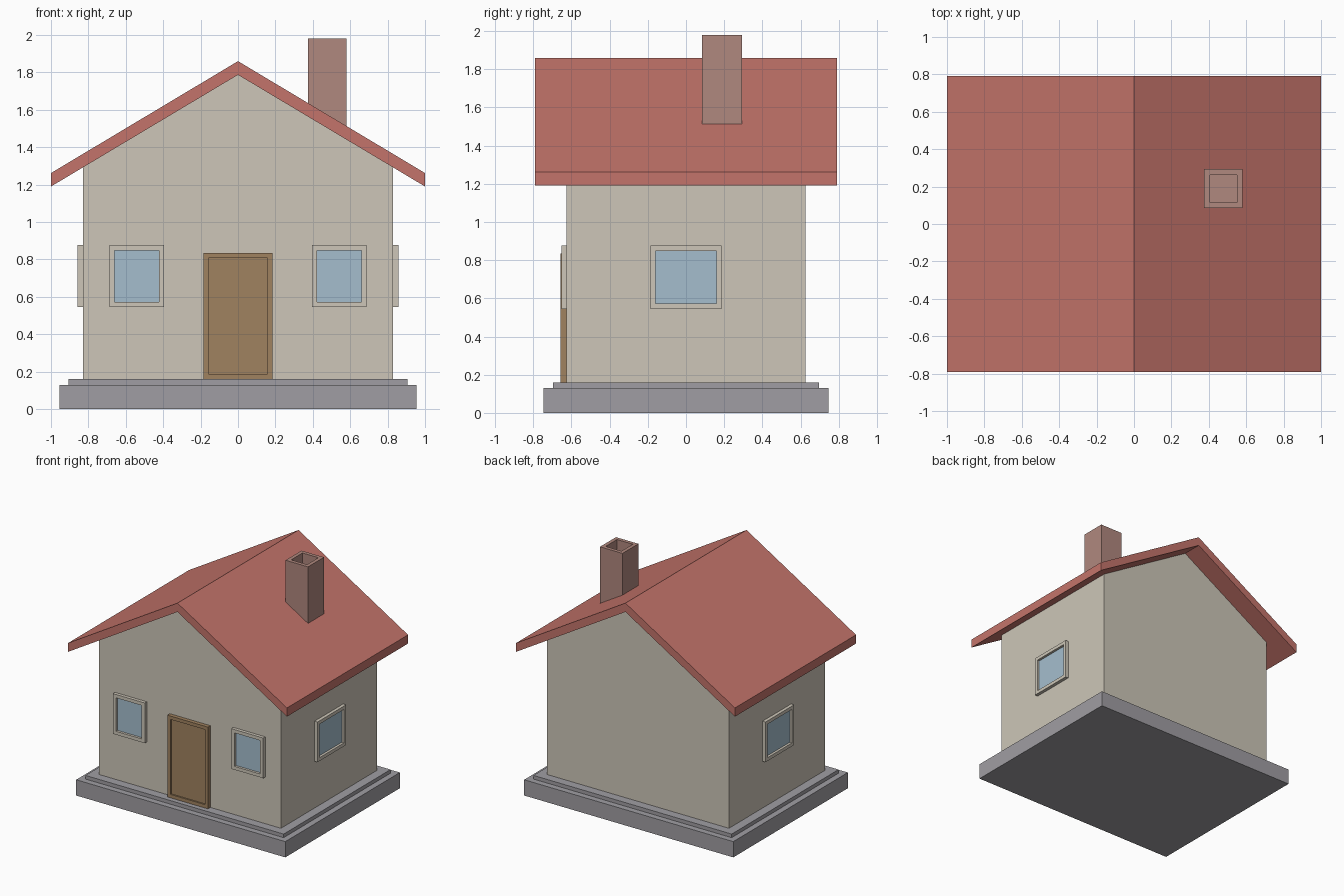
import bpy, bmesh
from mathutils import Vector

if "Cube" in bpy.data.objects:
    bpy.data.objects.remove(bpy.data.objects["Cube"])


def material(name, rgb):
    # sRGB 0-255 to linear
    lin = [((c / 255 + 0.055) / 1.055) ** 2.4 for c in rgb]
    m = bpy.data.materials.new(name)
    m.diffuse_color = (*lin, 1)
    m.use_nodes = True
    m.node_tree.nodes["Principled BSDF"].inputs["Base Color"].default_value = m.diffuse_color
    return m


PLASTER = material("plaster", (205, 198, 184))
ROOF = material("roof_tile", (196, 116, 107))
BRICK = material("chimney_brick", (176, 136, 126))
WOOD = material("door_wood", (160, 130, 96))
GLASS = material("window_glass", (165, 190, 206))
STONE = material("foundation_stone", (160, 158, 163))


def finish(name, bm, *mats):
    bmesh.ops.recalc_face_normals(bm, faces=bm.faces[:])
    me = bpy.data.meshes.new(name)
    bm.to_mesh(me)
    bm.free()
    for m in mats:
        me.materials.append(m)
    ob = bpy.data.objects.new(name, me)
    bpy.context.collection.objects.link(ob)
    return ob


def box_bm(lo, hi):
    bm = bmesh.new()
    bmesh.ops.create_cube(bm, size=1)
    for v in bm.verts:
        v.co = [(a + b) / 2 + c * (b - a) for a, b, c in zip(lo, hi, v.co)]
    return bm


def box(name, lo, hi, mat):
    return finish(name, box_bm(lo, hi), mat)


def recessed(name, lo, hi, direction, rim, depth, mats):
    """Box whose face along direction is inset and sunk by depth."""
    bm = box_bm(lo, hi)
    d = Vector(direction)
    bm.normal_update()
    face = max(bm.faces, key=lambda f: f.normal.dot(d))
    bmesh.ops.inset_region(bm, faces=[face], thickness=rim, use_even_offset=True)
    sunk = bmesh.ops.extrude_discrete_faces(bm, faces=[face])["faces"][0]
    bmesh.ops.translate(bm, verts=sunk.verts[:], vec=d * -depth)
    sunk.material_index = len(mats) - 1
    return finish(name, bm, *mats)


def prism(name, profile, half_depth, mat):
    """Extrude an x-z profile along y."""
    bm = bmesh.new()
    face = bm.faces.new([bm.verts.new((x, -half_depth, z)) for x, z in profile])
    ext = bmesh.ops.extrude_face_region(bm, geom=[face])["geom"]
    bmesh.ops.translate(bm, vec=(0, 2 * half_depth, 0),
                        verts=[g for g in ext if isinstance(g, bmesh.types.BMVert)])
    return finish(name, bm, mat)


# Stepped foundation
box("foundation", (-0.955, -0.747, 0), (0.955, 0.747, 0.13), STONE)
box("foundation_step", (-0.905, -0.697, 0.13), (0.905, 0.697, 0.16), STONE)

# Gabled walls and overhanging roof
prism("walls", [(-0.83, 0.16), (0.83, 0.16), (0.83, 1.293), (0, 1.787), (-0.83, 1.293)],
      0.625, PLASTER)
prism("roof", [(-1, 1.19), (0, 1.787), (1, 1.19), (1, 1.262), (0, 1.86), (-1, 1.262)],
      0.79, ROOF)

# Hollow-topped chimney
recessed("chimney", (0.375, 0.085, 1.47), (0.58, 0.293, 1.98), (0, 0, 1), 0.03, 0.1, [BRICK])

# Door with sunk panel
recessed("door", (-0.185, -0.657, 0.16), (0.185, -0.62, 0.835), (0, -1, 0), 0.028, 0.012, [WOOD])

# Windows on the front and both sides
for side, s in (("left", -1), ("right", 1)):
    x0, x1 = sorted((s * 0.395, s * 0.687))
    recessed(f"front_window_{side}", (x0, -0.652, 0.545), (x1, -0.62, 0.877),
             (0, -1, 0), 0.028, 0.02, [PLASTER, GLASS])
    x0, x1 = sorted((s * 0.825, s * 0.857))
    recessed(f"side_window_{side}", (x0, -0.187, 0.545), (x1, 0.187, 0.877),
             (s, 0, 0), 0.028, 0.02, [PLASTER, GLASS])
